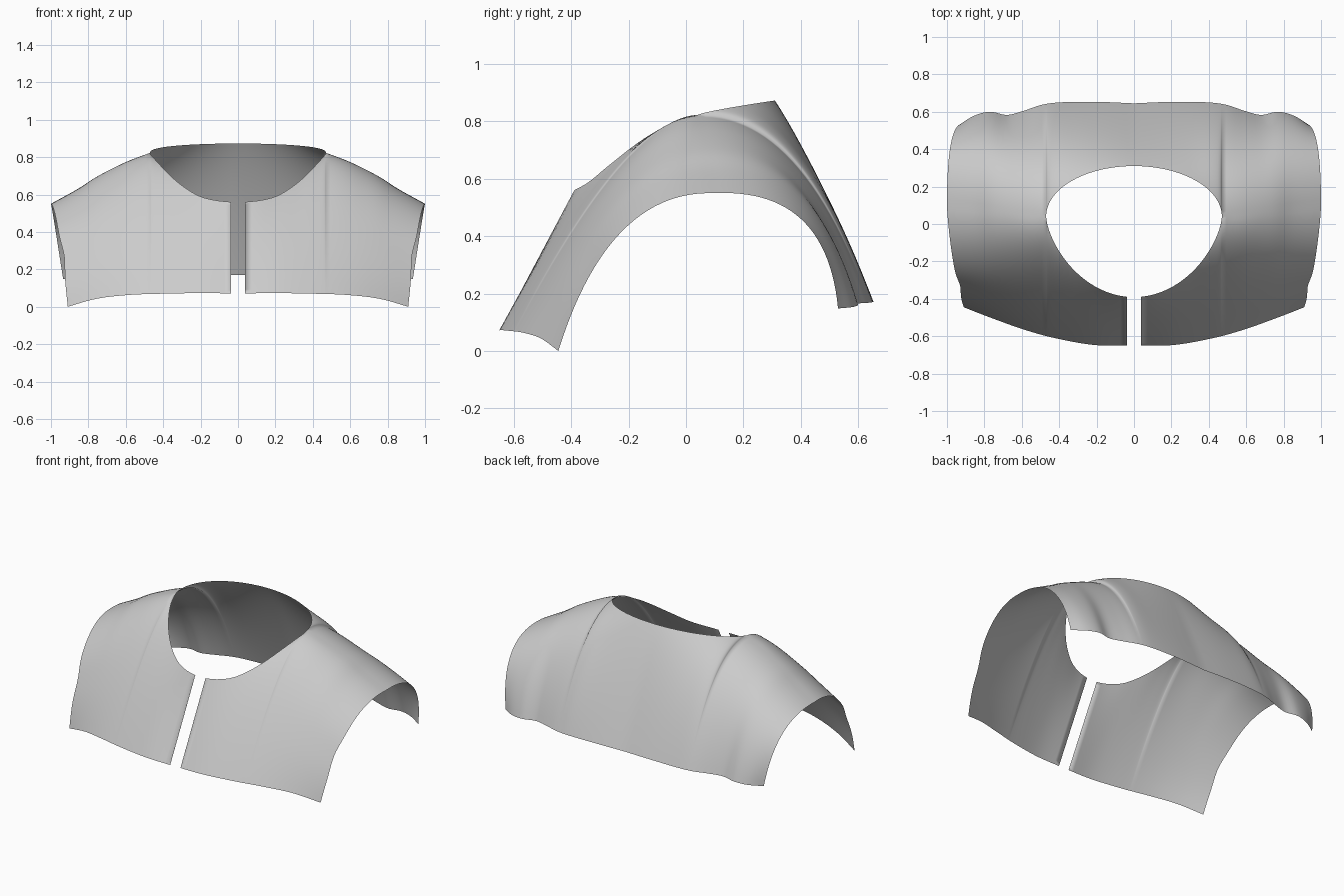
import bpy, bmesh, math

if "Cube" in bpy.data.objects:
    bpy.data.objects.remove(bpy.data.objects["Cube"])

# smooth interpolation through rows (key, value...)
def curve(rows, k):
    n = len(rows)
    k = min(max(k, rows[0][0]), rows[-1][0])
    i = 0
    while i < n - 2 and k > rows[i + 1][0]:
        i += 1
    a, b = rows[i], rows[i + 1]
    h = b[0] - a[0]
    t = (k - a[0]) / h
    def slope(j, d):
        lo, hi = rows[max(j - 1, 0)], rows[min(j + 1, n - 1)]
        return (hi[d] - lo[d]) / (hi[0] - lo[0])
    out = []
    for d in range(1, len(a)):
        m0, m1 = slope(i, d) * h, slope(i + 1, d) * h
        out.append((2*t**3 - 3*t*t + 1) * a[d] + (t**3 - 2*t*t + t) * m0
                   + (3*t*t - 2*t**3) * b[d] + (t**3 - t*t) * m1)
    return out

# hems, keyed by x: y, z
FRONT_HEM = [(0, -.648, .083), (.2, -.648, .085), (.4, -.615, .082),
             (.6, -.565, .075), (.8, -.505, .055), (1, -.445, .012)]
BACK_HEM = [(0, .645, .182), (.2, .653, .184), (.4, .65, .182), (.5, .636, .18),
            (.6, .605, .178), (.7, .583, .175), (.8, .6, .172), (.9, .58, .165), (1, .53, .16)]
# neck rim height by y, shoulder ridge by x
FRONT_RIM = [(-.39, .572), (-.34, .6), (-.27, .658), (-.15, .75), (-.05, .805), (.04, .835)]
RIDGE = [(.47, .04, .835), (.6, .05, .785), (.75, .07, .71), (.85, .085, .645), (1, .1, .562)]
# section control points, keyed by column: y, z
FRONT_CTRL = [(0, -.51, .345), (.28, -.47, .41), (.44, -.42, .48), (.65, -.33, .62),
              (1, -.21, .82), (1.43, -.23, .74), (2, -.27, .575)]
BACK_CTRL = [(0, .45, .67), (.44, .45, .72), (.7, .43, .79), (1, .40, .845),
             (1.43, .43, .75), (2, .49, .58)]
NECK, SLIT, ROWS = .47, .037, 26

def section_point(p, front, t):
    """t = 0 at the hem, 1 at the neck rim or shoulder ridge"""
    if p <= 1:
        c = NECK * math.sin(p * math.pi / 2)
        if front:
            c = max(c, SLIT)
        cs = math.sqrt(max(0, 1 - (c / NECK) ** 2))
        if front:
            y = .04 - .431 * cs ** 1.3
            top = (y, curve(FRONT_RIM, y)[0])
        else:
            top = (.04 + .27 * cs, .835 + .05 * cs ** .8)
    else:
        c = NECK + (1 - NECK) * (p - 1)
        top = curve(RIDGE, c)
    hem = curve(FRONT_HEM if front else BACK_HEM, c)
    mid = curve(FRONT_CTRL if front else BACK_CTRL, p)
    y, z = ((1-t)**2 * h + 2*t*(1-t) * m + t*t * q for h, m, q in zip(hem, mid, top))
    # sleeve opening draws in towards the hems
    k = max(0, (c - NECK) / (1 - NECK))
    pull = .09 * (1 - t) ** 1.3 if front else .065 * (1 - t) ** 2
    if front:
        pull += .012 * math.exp(-((t - .28) / .1) ** 2)
    return (c * (1 - pull * k), y, z)

bm = bmesh.new()
columns = [i / 20 for i in range(20)] + [1 + i / 22 for i in range(23)]
for side in (1, -1):
    for front in (True, False):
        grid = []
        for p in columns:
            pts = [section_point(p, front, r / ROWS) for r in range(ROWS + 1)]
            grid.append([bm.verts.new((side * x, y, z)) for x, y, z in pts])
        for a, b in zip(grid, grid[1:]):
            for r in range(ROWS):
                f = (a[r], b[r], b[r + 1], a[r + 1])
                bm.faces.new(f if (side > 0) == front else f[::-1])
bmesh.ops.remove_doubles(bm, verts=bm.verts, dist=.0004)

# centre and rest on the ground
lo = min(v.co.z for v in bm.verts)
for v in bm.verts:
    v.co.z -= lo
for f in bm.faces:
    f.smooth = True

mesh = bpy.data.meshes.new("shoulder_cape")
bm.to_mesh(mesh)
bm.free()
cape = bpy.data.objects.new("shoulder_cape", mesh)
bpy.context.collection.objects.link(cape)
cloth = bpy.data.materials.new("light grey cloth")
cloth.diffuse_color = (.6, .6, .6, 1)
cloth.use_nodes = True
cloth.node_tree.nodes["Principled BSDF"].inputs["Base Color"].default_value = cloth.diffuse_color
mesh.materials.append(cloth)
